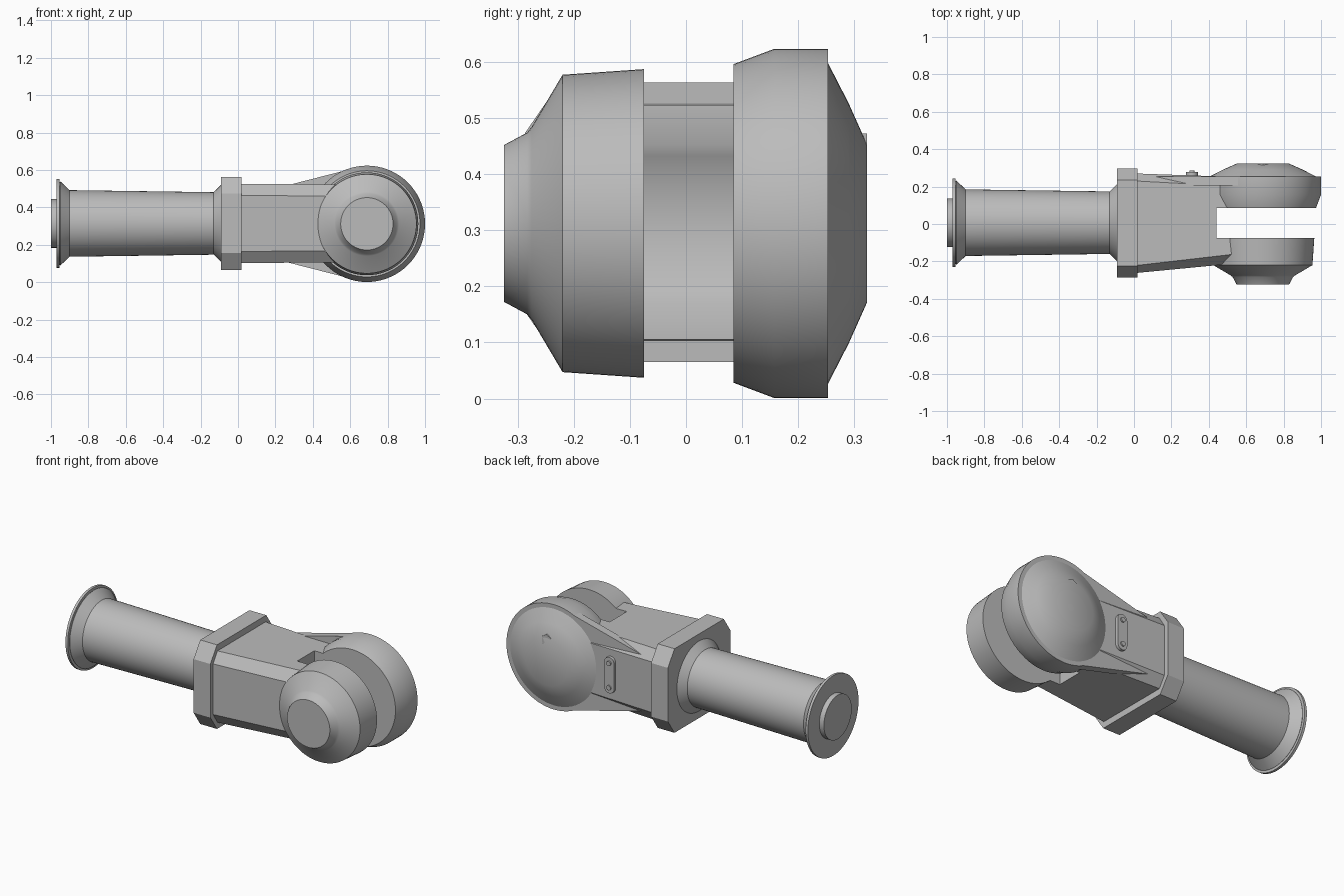
import bpy, bmesh
from math import sin, cos, radians, tau

cube = bpy.data.objects.get("Cube")
if cube:
    bpy.data.objects.remove(cube, do_unlink=True)

grey = bpy.data.materials.new("plain grey")
grey.use_nodes = True
grey.diffuse_color = (0.5, 0.5, 0.5, 1)
grey.node_tree.nodes["Principled BSDF"].inputs["Base Color"].default_value = (0.5, 0.5, 0.5, 1)

AXIS_Z = 0.314          # height of the shaft centre line
HUB_X, HUB_Z = 0.689, 0.312
SEGMENTS = 72


def loft(name, rings):
    """Join matching rings of points into a closed solid."""
    bm = bmesh.new()
    loops = [[bm.verts.new(p) for p in ring] for ring in rings]
    for a, b in zip(loops, loops[1:]):
        for i in range(len(a)):
            j = (i + 1) % len(a)
            bm.faces.new((a[i], a[j], b[j], b[i]))
    bm.faces.new(loops[0])
    bm.faces.new(loops[-1])
    bmesh.ops.recalc_face_normals(bm, faces=bm.faces)
    mesh = bpy.data.meshes.new(name)
    bm.to_mesh(mesh)
    bm.free()
    mesh.materials.append(grey)
    obj = bpy.data.objects.new(name, mesh)
    bpy.context.collection.objects.link(obj)
    return obj


def smooth(obj):
    bpy.ops.object.select_all(action="DESELECT")
    obj.select_set(True)
    bpy.context.view_layer.objects.active = obj
    bpy.ops.object.shade_smooth_by_angle(angle=radians(29))
    return obj


def circle(r, n=SEGMENTS):
    return [(r * cos(tau * i / n), r * sin(tau * i / n)) for i in range(n)]


def turned_x(name, profile):
    """Turn (x, radius) points about the shaft line."""
    return smooth(loft(name, [[(x, 0.007 + u, AXIS_Z + v) for u, v in circle(r)]
                              for x, r in profile]))


def turned_y(name, profile, cx=HUB_X, cz=HUB_Z):
    """Turn (y, radius) points about a crosswise axis."""
    return smooth(loft(name, [[(cx + u, y, cz + v) for u, v in circle(r)]
                              for y, r in profile]))


def plate_y(name, outline, y0, y1):
    return loft(name, [[(x, y, z) for x, z in outline] for y in (y0, y1)])


def octagon(x, front, back, half, chamfer_y, chamfer_z):
    """Chamfered rectangular section across the shaft."""
    f, b, cy, cz = front, back, chamfer_y, chamfer_z
    yz = [(f, -half + cz), (f + cy, -half), (b - cy, -half), (b, -half + cz),
          (b, half - cz), (b - cy, half), (f + cy, half), (f, half - cz)]
    return [(x, y, AXIS_Z + z) for y, z in yz]


# Shaft with flared flange and end boss
turned_x("shaft", [(-0.96, 0.215), (-0.95, 0.225), (-0.9, 0.178), (-0.13, 0.167),
                   (-0.085, 0.212)])
turned_x("flange_rim", [(-0.97, 0.237), (-0.955, 0.237)])
turned_x("end_boss", [(-1.0, 0.13), (-0.965, 0.13)])

# Chamfered collar
loft("collar", [octagon(x, -0.287, 0.298, 0.249, 0.062, 0.09) for x in (-0.09, 0.02)])

# Tapered fork body
body = loft("fork_body", [octagon(0.01, -0.262, 0.27, 0.212, 0.04, 0.062),
                          octagon(0.53, -0.212, 0.252, 0.208, 0.05, 0.062)])

# Slot between the fork arms, rounded at its inner end
slot_box = plate_y("slot_box_cutter", [(0.441, -0.1), (1.2, -0.1), (1.2, 0.8), (0.441, 0.8)],
                   -0.075, 0.085)
slot_round = turned_y("slot_round_cutter", [(-0.075, 0.285), (0.085, 0.285)])
for cutter in (slot_box, slot_round):
    cutter.hide_render = True
    bpy.context.view_layer.objects.active = body
    mod = body.modifiers.new("slot", "BOOLEAN")
    mod.operation = "DIFFERENCE"
    mod.solver = "EXACT"
    mod.object = cutter
    bpy.ops.object.modifier_apply(modifier=mod.name)
    bpy.data.objects.remove(cutter, do_unlink=True)
smooth(body)

# Hubs at the ends of the two arms
turned_y("front_hub", [(-0.075, 0.275), (-0.22, 0.265), (-0.275, 0.172), (-0.283, 0.162),
                       (-0.324, 0.14)])
turned_y("back_hub", [(0.085, 0.284), (0.157, 0.311), (0.253, 0.311)])
turned_y("back_hub_dome", [(0.25, 0.286), (0.253, 0.286), (0.29, 0.214), (0.323, 0.14)])
plate_y("dome_tab", [(HUB_X - 0.03, 0.41), (HUB_X + 0.03, 0.41),
                     (HUB_X + 0.03, 0.455), (HUB_X, 0.472), (HUB_X - 0.03, 0.455)],
        0.295, 0.323)

# Web that flares from the collar out to the back hub
arc = [radians(105 - 10 * i) for i in range(22)]
web = [(0.01, 0.171), (0.01, 0.453)]
web += [(HUB_X + 0.305 * cos(a), HUB_Z + 0.305 * sin(a)) for a in arc]
plate_y("back_web", web, 0.205, 0.253)

# Capsule plate with two bolts on the back face
cap = []
for side in (1, -1):
    for i in range(9):
        a = radians(20 * i * 1.125)
        cap.append((0.31 + side * 0.032 * cos(a), AXIS_Z + side * (0.075 + 0.032 * sin(a))))
smooth(plate_y("capsule_plate", cap, 0.25, 0.277))
for label, dz in (("upper", 0.072), ("lower", -0.072)):
    turned_y(label + "_bolt", [(0.27, 0.014), (0.285, 0.014)], 0.31, AXIS_Z + dz)
